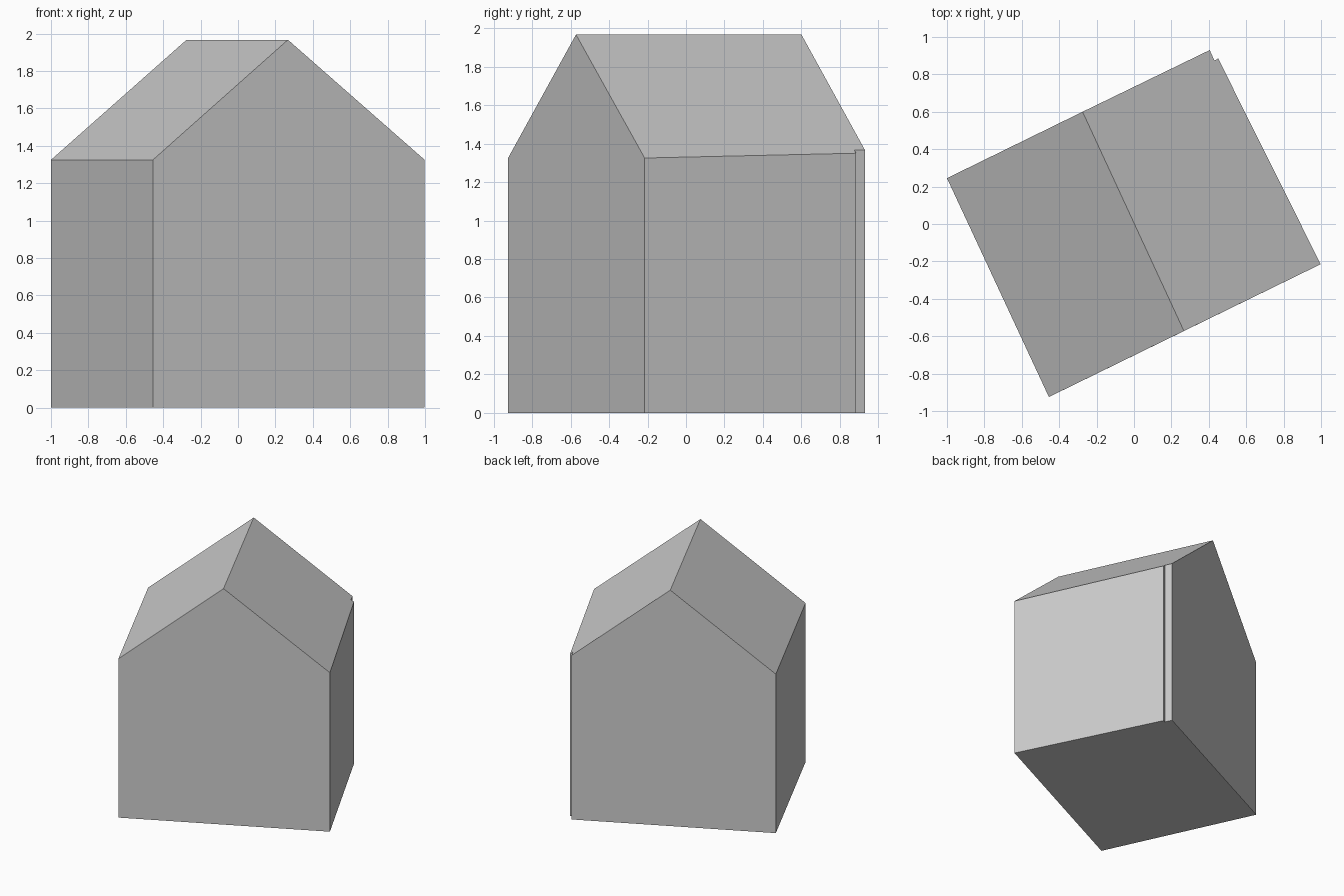
import bpy
import bmesh

cube = bpy.data.objects.get("Cube")
if cube:
    bpy.data.objects.remove(cube, do_unlink=True)

# One plain grey for the whole block
grey = bpy.data.materials.new("plain grey")
grey.use_nodes = True
colour = (0.6, 0.6, 0.6, 1)
grey.diffuse_color = colour
grey.node_tree.nodes["Principled BSDF"].inputs["Base Color"].default_value = colour

# Footprint, counter-clockwise from the left eave, with the small corner notch,
# each point with its eave height
footprint = [
    (-1.0, 0.245, 1.325),
    (-0.455, -0.925, 1.325),
    (0.998, -0.215, 1.325),
    (0.45, 0.885, 1.35),
    (0.43, 0.874, 1.367),
    (0.405, 0.93, 1.367),
]
ridge_ends = [(0.267, -0.572, 1.967), (-0.275, 0.6, 1.967)]

bm = bmesh.new()
base = [bm.verts.new((x, y, 0)) for x, y, z in footprint]
eave = [bm.verts.new(p) for p in footprint]
ridge_front, ridge_back = [bm.verts.new(p) for p in ridge_ends]

# Floor and walls; the front and back walls rise to the ridge
bm.faces.new(base[::-1])
gables = {1: ridge_front, len(base) - 1: ridge_back}
for i in range(len(base)):
    j = (i + 1) % len(base)
    wall = [base[i], base[j], eave[j]]
    if i in gables:
        wall.append(gables[i])
    bm.faces.new(wall + [eave[i]])

# Two roof slopes
bm.faces.new([eave[0], eave[1], ridge_front, ridge_back])
bm.faces.new([ridge_front] + eave[2:] + [ridge_back])
bmesh.ops.recalc_face_normals(bm, faces=bm.faces)

mesh = bpy.data.meshes.new("house_block")
bm.to_mesh(mesh)
bm.free()
mesh.materials.append(grey)
house = bpy.data.objects.new("house_block", mesh)
bpy.context.collection.objects.link(house)
